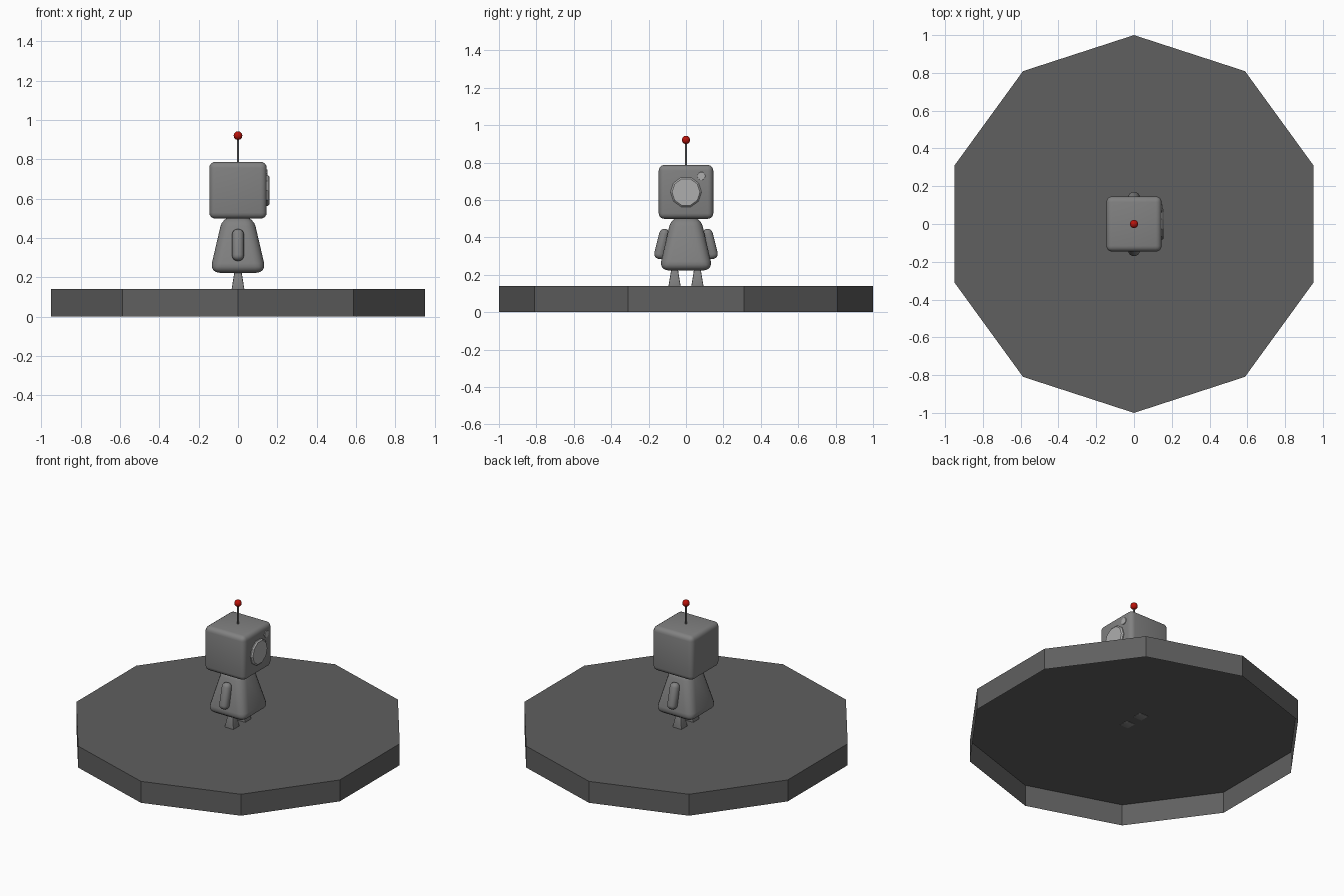
import bpy, bmesh
from math import radians, pi
from mathutils import Matrix, Vector

if "Cube" in bpy.data.objects:
    bpy.data.objects.remove(bpy.data.objects["Cube"])

DARK, GREY, LIGHT, RED = ((0.115,) * 3 + (1,), (0.22,) * 3 + (1,),
                          (0.42,) * 3 + (1,), (0.5, 0.006, 0.003, 1))
materials = {}


def finish(bm, name, color=GREY, smooth=True):
    bmesh.ops.recalc_face_normals(bm, faces=bm.faces)
    me = bpy.data.meshes.new(name)
    bm.to_mesh(me)
    bm.free()
    ob = bpy.data.objects.new(name, me)
    bpy.context.collection.objects.link(ob)
    if color not in materials:
        materials[color] = bpy.data.materials.new("paint")
        materials[color].diffuse_color = color
    me.materials.append(materials[color])
    if smooth:
        bpy.ops.object.select_all(action='DESELECT')
        ob.select_set(True)
        bpy.context.view_layer.objects.active = ob
        bpy.ops.object.shade_smooth_by_angle(angle=radians(35))
    return ob


def tapered_box(bottom, top, height, bevel, segments=4):
    """Rounded box centred on the origin with (x, y) half sizes at bottom and top."""
    bm = bmesh.new()
    bmesh.ops.create_cube(bm, size=2)
    for v in bm.verts:
        hx, hy = top if v.co.z > 0 else bottom
        v.co = Vector((v.co.x * hx, v.co.y * hy, v.co.z * height / 2))
    bmesh.ops.bevel(bm, geom=bm.edges[:], offset=bevel, segments=segments,
                    profile=0.5, affect='EDGES', clamp_overlap=True)
    return bm


def disc(name, r, front_x, y, z, rim):
    """Ten-sided disc facing +x on the head, with a bevelled front rim."""
    depth = 0.03
    bm = bmesh.new()
    bmesh.ops.create_cone(bm, cap_ends=True, segments=10, radius1=r, radius2=r, depth=depth)
    front = [e for e in bm.edges if all(v.co.z > 0 for v in e.verts)]
    bmesh.ops.bevel(bm, geom=front, offset=rim, segments=1, affect='EDGES')
    bm.transform(Matrix.Translation((front_x - depth / 2, y, z)) @ Matrix.Rotation(pi / 2, 4, 'Y'))
    finish(bm, name, LIGHT, smooth=False)


# ten-sided platform, open underneath
bm = bmesh.new()
bmesh.ops.create_cone(bm, cap_ends=True, segments=10, radius1=1, radius2=1, depth=0.14,
                      matrix=Matrix.Translation((0, 0, 0.07)))
bmesh.ops.delete(bm, geom=[f for f in bm.faces if f.calc_center_median().z < 0.01],
                 context='FACES_ONLY')
finish(bm, "platform", DARK, smooth=False)

# head
bm = tapered_box((0.146, 0.146), (0.146, 0.146), 0.288, 0.03)
bm.transform(Matrix.Translation((0, 0, 0.643)))
finish(bm, "head")

# body
bm = tapered_box((0.144, 0.144), (0.078, 0.078), 0.285, 0.05)
bm.transform(Matrix.Translation((0, 0, 0.366)))
finish(bm, "body")

# arms and legs, one per side
for side, label in ((-1, "right"), (1, "left")):
    bm = tapered_box((0.03, 0.03), (0.03, 0.027), 0.165, 0.027)
    bm.transform(Matrix.Translation((0, side * 0.128, 0.365))
                 @ Matrix.Rotation(side * radians(13), 4, 'X'))
    finish(bm, label + "_arm")

    bm = tapered_box((0.033, 0.033), (0.015, 0.015), 0.11, 0.005, 2)
    bm.transform(Matrix.Translation((0, side * 0.061, 0.192)))
    finish(bm, label + "_leg")

# face lenses
disc("large_lens", 0.083, 0.16, 0, 0.642, 0.008)
disc("small_lens", 0.022, 0.15, 0.082, 0.728, 0.001)

# antenna rod and red tip
bm = bmesh.new()
bmesh.ops.create_cone(bm, cap_ends=True, segments=12, radius1=0.006, radius2=0.006,
                      depth=0.15, matrix=Matrix.Translation((0, 0, 0.845)))
finish(bm, "antenna_rod", DARK)
bm = bmesh.new()
bmesh.ops.create_uvsphere(bm, u_segments=20, v_segments=12, radius=0.022,
                          matrix=Matrix.Translation((0, 0, 0.921)))
finish(bm, "antenna_tip", RED)

for m in bpy.data.materials:
    if m.users and not m.is_grease_pencil:
        m.use_nodes = True
        m.node_tree.nodes["Principled BSDF"].inputs["Base Color"].default_value = m.diffuse_color
